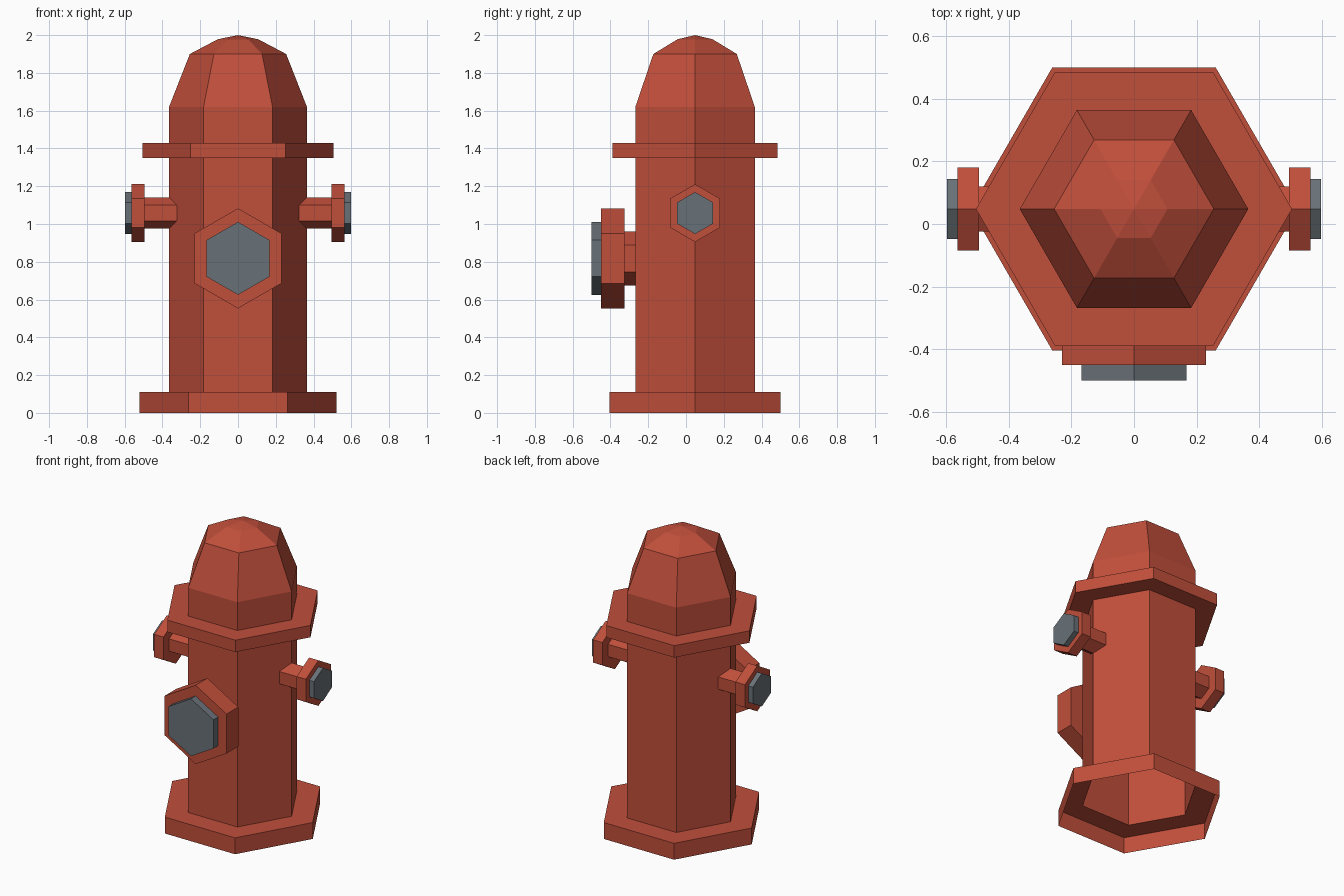
import bpy, bmesh, math
from mathutils import Matrix, Vector

if "Cube" in bpy.data.objects:
    bpy.data.objects.remove(bpy.data.objects["Cube"])

CY = 0.048  # barrel axis sits slightly behind the origin


def material(name, rgb):
    m = bpy.data.materials.new(name)
    m.diffuse_color = (*rgb, 1)
    m.use_nodes = True
    m.node_tree.nodes["Principled BSDF"].inputs["Base Color"].default_value = m.diffuse_color
    return m


RED = material("red paint", (0.53, 0.077, 0.043))
GREY = material("grey metal", (0.14, 0.164, 0.185))


def hex_lathe(name, profile, mat, matrix, offset=0.0):
    """Six-sided lathe of (radius, height) points; radius 0 makes a pole."""
    bm = bmesh.new()
    rings = []
    for r, h in profile:
        if r == 0:
            rings.append([bm.verts.new((0, 0, h))] * 6)
        else:
            angles = [offset + k * math.pi / 3 for k in range(6)]
            rings.append([bm.verts.new((r * math.cos(a), r * math.sin(a), h)) for a in angles])
    for a, b in zip(rings, rings[1:]):
        for k in range(6):
            n = (k + 1) % 6
            quad = list(dict.fromkeys((a[k], a[n], b[n], b[k])))
            bm.faces.new(quad)
    me = bpy.data.meshes.new(name)
    bm.to_mesh(me)
    bm.free()
    me.transform(matrix)
    me.materials.append(mat)
    ob = bpy.data.objects.new(name, me)
    bpy.context.collection.objects.link(ob)
    return ob


# Barrel: hollow foot plate (open underneath), shaft and domed bonnet
upright = Matrix.Translation((0, CY, 0))
hex_lathe("barrel", [(0.522, 0), (0.522, 0.11), (0.365, 0.11), (0.365, 1.62),
                     (0.255, 1.9), (0.107, 1.978), (0, 2.0)], RED, upright)

# Collar around the shaft
hex_lathe("collar", [(0.365, 1.35), (0.505, 1.35), (0.505, 1.43), (0.365, 1.43)],
          RED, upright)


def outlet(name, matrix, offset, pipe_r, rim_r, plug_r, start, rim, face, end):
    """Pipe with a wider rim and a grey plug, all along local +z."""
    hex_lathe(name, [(pipe_r, start), (pipe_r, rim), (rim_r, rim), (rim_r, face), (0, face)],
              RED, matrix, offset)
    hex_lathe(name + "_plug", [(plug_r, face), (plug_r, end), (0, end)],
              GREY, matrix, offset)


# Large front outlet, pointing to -y
outlet("front_outlet", Matrix.Translation((0, 0, 0.818)) @ Matrix.Rotation(math.pi / 2, 4, 'X'),
       math.pi / 6, 0.143, 0.265, 0.193, 0.264, 0.325, 0.45, 0.5)

# Small side outlets, pointing to +x and -x
for side, s in (("right", 1), ("left", -1)):
    outlet(side + "_outlet",
           Matrix.Translation((0, CY, 1.058)) @ Matrix.Rotation(s * math.pi / 2, 4, 'Y'),
           0.0, 0.083, 0.153, 0.111, 0.322, 0.495, 0.564, 0.598)
